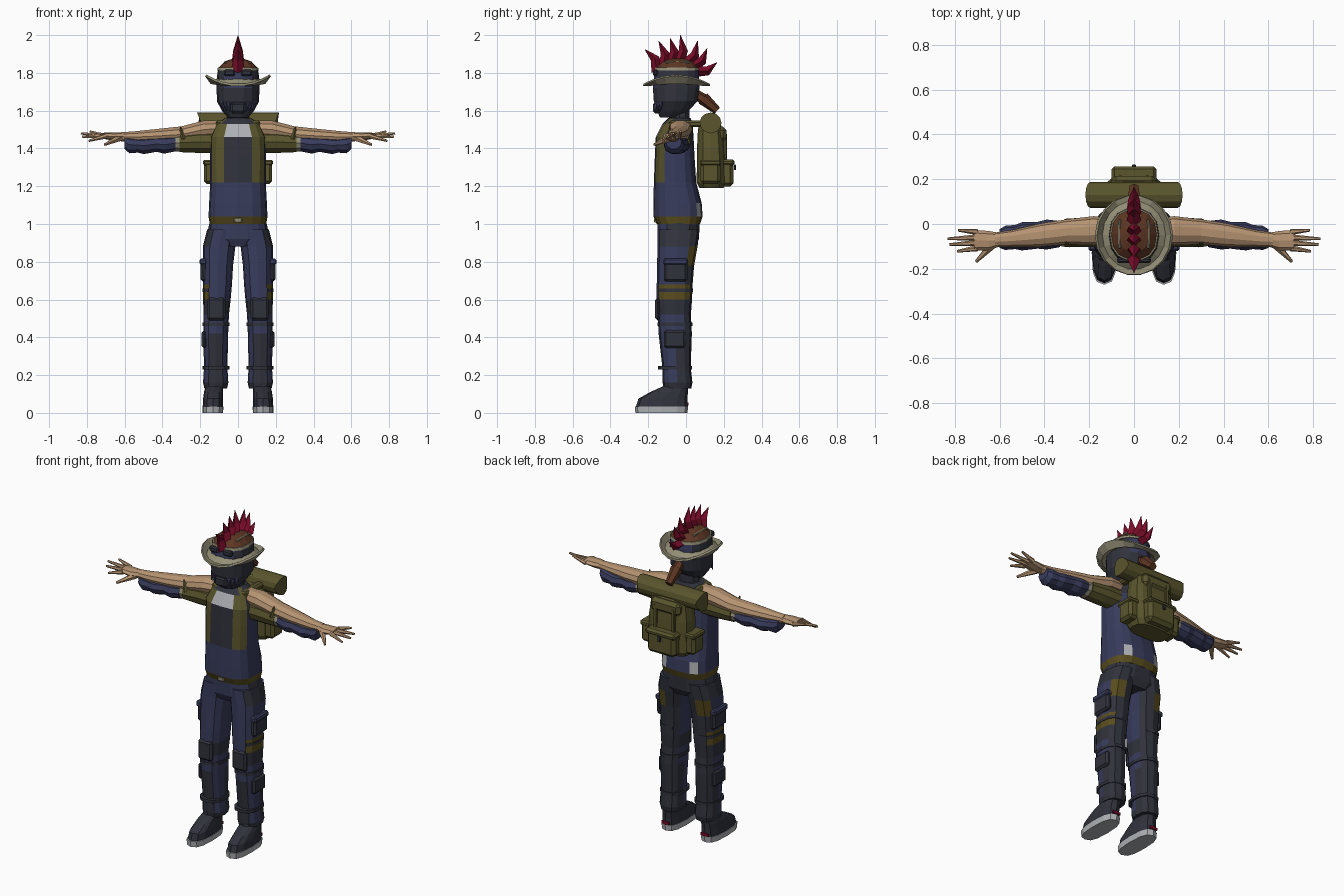
import bpy, bmesh, math
from mathutils import Vector

if "Cube" in bpy.data.objects:
    bpy.data.objects.remove(bpy.data.objects["Cube"], do_unlink=True)


def material(name, r, g, b):
    m = bpy.data.materials.new(name)
    m.use_nodes = True
    m.diffuse_color = (r, g, b, 1)
    bsdf = m.node_tree.nodes["Principled BSDF"]
    bsdf.inputs["Base Color"].default_value = (r, g, b, 1)
    bsdf.inputs["Roughness"].default_value = 0.9
    return m


SKIN = material("skin", .46, .29, .165)
NAVY = material("navy cloth", .04, .045, .107)
DARK = material("charcoal cloth", .03, .032, .045)
OLIVE = material("olive canvas", .1, .09, .026)
RED = material("crimson", .2, .004, .023)
KHAKI = material("khaki felt", .29, .27, .18)
BROWN = material("brown hair", .11, .037, .017)
GREY = material("light grey", .42, .435, .455)
CAMO = material("dull mustard", .098, .072, .013)


def finish(name, bm, paint):
    """Turn a bmesh into an object; paint is a material or a rule on (centre, normal)."""
    bmesh.ops.recalc_face_normals(bm, faces=bm.faces)
    mesh = bpy.data.meshes.new(name)
    slots = []
    for f in bm.faces:
        m = paint(f.calc_center_median(), f.normal) if callable(paint) else paint
        if m not in slots:
            slots.append(m)
            mesh.materials.append(m)
        f.material_index = slots.index(m)
    bm.to_mesh(mesh)
    bm.free()
    ob = bpy.data.objects.new(name, mesh)
    bpy.context.collection.objects.link(ob)
    return ob


def skin_rings(bm, rings, cap=True):
    for a, b in zip(rings, rings[1:]):
        for i in range(len(a)):
            j = (i + 1) % len(a)
            bm.faces.new((a[i], a[j], b[j], b[i]))
    if cap:
        bm.faces.new(rings[0])
        bm.faces.new(rings[-1])


def loft(name, sections, paint, axis="z", n=12, power=2.0):
    """Sections: position along axis, two centre values, two radii."""
    bm = bmesh.new()
    rings = []
    for pos, ca, cb, ra, rb in sections:
        ring = []
        for i in range(n):
            t = math.tau * i / n
            c, s = math.cos(t), math.sin(t)
            a = ca + ra * math.copysign(abs(c) ** (2 / power), c)
            b = cb + rb * math.copysign(abs(s) ** (2 / power), s)
            ring.append(bm.verts.new((a, b, pos) if axis == "z" else (pos, a, b)))
        rings.append(ring)
    skin_rings(bm, rings)
    return finish(name, bm, paint)


def cone(name, a, b, r0, r1, paint, n=6):
    a, b = Vector(a), Vector(b)
    bm = bmesh.new()
    bmesh.ops.create_cone(bm, cap_ends=True, segments=n, radius1=r0, radius2=r1, depth=(b - a).length)
    q = Vector((0, 0, 1)).rotation_difference(b - a)
    for v in bm.verts:
        v.co = q @ v.co + (a + b) / 2
    return finish(name, bm, paint)


def box(name, loc, size, paint, bevel=.012):
    bm = bmesh.new()
    bmesh.ops.create_cube(bm, size=1)
    for v in bm.verts:
        v.co = Vector(loc) + Vector(size) * v.co
    if bevel:
        bmesh.ops.bevel(bm, geom=bm.edges[:], offset=bevel, segments=1, affect="EDGES")
    return finish(name, bm, paint)


# Torso: vest with front panel, shirt collar and torn hem
def vest_paint(c, n):
    if c.z < 1.04:
        return CAMO
    if c.y > .02 and c.z < 1.12 and .05 < abs(c.x) < .12:
        return GREY
    if c.y < -.1 and abs(c.x) < .08:
        return GREY if 1.46 < c.z < 1.53 else DARK if c.z > 1.2 else NAVY
    if c.z > 1.24 and n.y < -.2:
        return OLIVE
    return DARK if c.z > 1.46 else NAVY


loft("vest", [(1.0, 0, -.04, .15, .115), (1.04, 0, -.042, .156, .13), (1.11, 0, -.045, .153, .128),
              (1.22, 0, -.058, .147, .112), (1.36, 0, -.06, .148, .105), (1.46, 0, -.06, .147, .1),
              (1.53, 0, -.045, .115, .08), (1.56, 0, -.035, .07, .06)], vest_paint, n=16, power=2.8)
loft("trouser_seat", [(.88, 0, -.04, .1, .09), (.92, 0, -.04, .17, .11), (1.02, 0, -.04, .148, .115)],
     lambda c, n: NAVY if n.y < -.3 else DARK, n=14, power=2.6)
box("belt_buckle", (0, -.16, 1.02), (.04, .02, .025), KHAKI, .004)
loft("neck", [(1.5, 0, -.035, .065, .06), (1.62, 0, -.035, .055, .055)], DARK, n=10)


def leg_paint(c, n):
    outer = c.x * n.x > 0 and abs(n.x) > .7
    if outer and .6 < c.z < .69 or n.y > .6 and .78 < c.z < .87 and abs(c.x) > .1:
        return CAMO
    if c.z < .42:
        return NAVY if abs(n.x) > .5 and n.y < 0 and c.z > .16 else DARK
    if n.y > .2 or .52 < c.z < .6 or c.z > .88 and abs(n.x) > .6:
        return DARK
    return NAVY


def arm_spec(s, rows):
    return [(s * x, y, z, ry, rz) for x, y, z, ry, rz in rows]


# Limbs, built once per side
for side, s in (("left", 1), ("right", -1)):
    rows = [(.13, .118, -.045, .06, .073), (.16, .118, -.045, .067, .079), (.24, .118, -.05, .062, .075),
            (.42, .118, -.057, .066, .088), (.52, .115, -.062, .067, .088), (.6, .112, -.062, .073, .094),
            (.68, .108, -.06, .076, .095), (.78, .106, -.055, .08, .098), (.88, .1, -.045, .086, .106),
            (.97, .082, -.04, .082, .112)]
    loft(side + "_trouser_leg", [(z, s * x, y, rx, ry) for z, x, y, rx, ry in rows], leg_paint, power=2.5)
    box(side + "_knee_pad", (s * .115, -.148, .55), (.095, .03, .12), DARK)
    box(side + "_thigh_pocket", (s * .18, -.055, .755), (.035, .125, .12), DARK)
    box(side + "_thigh_flap", (s * .183, -.055, .8), (.04, .13, .035), NAVY, .008)
    box(side + "_shin_pocket", (s * .178, -.06, .39), (.03, .115, .095), DARK)
    for z in (.23, .46, .64):
        loft(side + "_leg_strap", [(z, s * .116, -.058, .071, .087 + z * .012),
                                   (z + .018, s * .116, -.058, .071, .087 + z * .012)], DARK, power=2.5)

    # Boot and sole
    loft(side + "_sole", [(0, s * .133, -.13, .054, .138), (.035, s * .133, -.13, .056, .141)], GREY, power=2.8)
    loft(side + "_boot", [(.03, s * .133, -.128, .054, .138), (.075, s * .132, -.122, .053, .13),
                          (.11, s * .13, -.09, .05, .1), (.14, s * .125, -.055, .047, .068),
                          (.22, s * .12, -.045, .045, .055)], DARK, power=2.5)
    box(side + "_heel_stripe", (s * .133, .009, .048), (.05, .008, .016), RED, 0)

    # Arm, drooping sleeve, cuff and arm warmer
    loft(side + "_arm", arm_spec(s, [(.1, -.03, 1.505, .055, .045), (.18, -.03, 1.5, .065, .05),
                                     (.3, -.035, 1.474, .056, .045), (.42, -.05, 1.466, .052, .04),
                                     (.55, -.065, 1.46, .037, .032), (.62, -.07, 1.462, .032, .025)]),
         SKIN, "x", 10)
    loft(side + "_sleeve", arm_spec(s, [(.11, -.035, 1.435, .065, .06), (.2, -.036, 1.435, .066, .062),
                                        (.31, -.04, 1.43, .063, .052)]), OLIVE, "x", 10)
    loft(side + "_cuff", arm_spec(s, [(.305, -.042, 1.43, .058, .05), (.335, -.043, 1.43, .056, .047)]),
         KHAKI, "x", 10)
    loft(side + "_arm_warmer", arm_spec(s, [(.33, -.045, 1.428, .058, .045), (.39, -.047, 1.42, .067, .05),
                                            (.43, -.05, 1.424, .06, .044), (.5, -.055, 1.415, .063, .047),
                                            (.53, -.058, 1.418, .054, .042), (.575, -.062, 1.42, .054, .048),
                                            (.6, -.065, 1.432, .042, .036)]),
         NAVY, "x", 10)
    cone(side + "_sleeve_tip", (s * .29, -.08, 1.45), (s * .305, -.085, 1.515), .025, .002, OLIVE, 4)

    # Hand
    loft(side + "_palm", arm_spec(s, [(.6, -.07, 1.462, .03, .024), (.65, -.075, 1.462, .044, .022),
                                      (.715, -.072, 1.467, .045, .016)]), SKIN, "x", 8)
    for finger, y0, tip in (("index", -.108, (.79, -.122, 1.44)), ("middle", -.084, (.825, -.092, 1.462)),
                            ("ring", -.06, (.832, -.066, 1.48)), ("little", -.036, (.785, -.028, 1.49))):
        cone(f"{side}_{finger}_finger", (s * .7, y0, 1.465), (s * tip[0], *tip[1:]), .014, .006, SKIN)
    cone(side + "_thumb", (s * .63, -.09, 1.455), (s * .705, -.168, 1.42), .02, .007, SKIN)

# Head, wrapped in a mask, with hair above the hat band
loft("head", [(1.565, 0, -.085, .055, .055), (1.6, 0, -.068, .085, .085), (1.65, 0, -.055, .112, .118),
              (1.72, 0, -.052, .113, .126), (1.78, 0, -.05, .112, .122), (1.825, 0, -.048, .104, .114),
              (1.86, 0, -.045, .072, .08), (1.875, 0, -.045, .03, .04)],
     lambda c, n: BROWN if c.z > 1.825 else NAVY if c.z > 1.73 and abs(c.x) < .06 else DARK, n=14, power=2.3)
box("mask_snout", (0, -.155, 1.615), (.08, .04, .06), DARK)
for s in (1, -1):
    for k in range(3):
        x, y = s * (.045 + .018 * k), -.152 + .012 * k
        cone("mask_fang", (x, y, 1.65), (x, y - .012, 1.595), .012, .003, NAVY, 4)
    box("goggle_lens", (s * .045, -.162, 1.8), (.06, .025, .035), DARK, .008)
    box("hat_strap", (s * .065, -.045, 1.857), (.012, .13, .012), KHAKI, .003)
loft("hat_band", [(1.812, 0, -.048, .111, .121), (1.828, 0, -.048, .107, .117)], KHAKI, n=14, power=2.3)

# Hat brim, lifted at the sides
bm = bmesh.new()
rings = []
for grow, z, lift in ((.0, 1.765, 0), (.035, 1.735, .012), (.062, 1.735, .052)):
    rings.append([bm.verts.new(((.108 + grow) * math.cos(t), -.05 + (.117 + grow) * math.sin(t),
                                z + lift * math.cos(t) ** 2))
                  for t in (math.tau * i / 18 for i in range(18))])
skin_rings(bm, rings, cap=False)
brim = finish("hat_brim", bm, KHAKI)
thick = brim.modifiers.new("thickness", "SOLIDIFY")
thick.thickness, thick.offset = .012, 0


# Mohawk: curved spikes fanned from front to back
def spike(base, tip):
    base, tip = Vector((0, *base)), Vector((0, *tip))
    along = (tip - base).normalized()
    across = Vector((0, along.z, -along.y))
    bm = bmesh.new()
    rings = []
    for t, w in ((0, .032), (.45, .024), (1, .001)):
        p = base.lerp(tip, t) + across * (.022 * math.sin(math.pi * t))
        sides = (Vector((w * 1.05, 0, 0)), across * w, Vector((-w * 1.05, 0, 0)), -across * w)
        rings.append([bm.verts.new(p + d) for d in sides])
    skin_rings(bm, rings)
    finish("mohawk_spike", bm, RED)


for base, tip in (((-.155, 1.815), (-.218, 1.925)), ((-.12, 1.835), (-.145, 1.97)),
                  ((-.08, 1.85), (-.085, 1.985)), ((-.04, 1.855), (-.03, 2.0)),
                  ((.0, 1.85), (.062, 1.97)), ((.035, 1.835), (.112, 1.93)), ((.055, 1.81), (.165, 1.855))):
    spike(base, tip)

# Ponytail
cone("ponytail_root", (0, .05, 1.69), (0, .1, 1.655), .025, .03, BROWN)
cone("ponytail", (0, .09, 1.665), (0, .165, 1.6), .035, .022, BROWN)

# Backpack with pockets, straps and bedroll
loft("backpack", [(1.19, 0, .135, .12, .065), (1.22, 0, .135, .138, .08), (1.4, 0, .132, .135, .075),
                  (1.5, 0, .13, .122, .068), (1.57, 0, .125, .085, .04)], OLIVE, n=14, power=3)
box("back_pocket", (0, .215, 1.268), (.19, .075, .14), OLIVE, .02)
box("back_pocket_flap", (0, .22, 1.325), (.2, .075, .035), OLIVE)
box("backpack_lid", (0, .165, 1.475), (.2, .1, .08), OLIVE, .02)
box("lid_buckle", (0, .259, 1.3), (.02, .012, .03), DARK, .003)
for s in (1, -1):
    box("side_pouch", (s * .148, .13, 1.275), (.065, .105, .125), OLIVE, .015)
    box("pouch_flap", (s * .15, .13, 1.325), (.07, .11, .03), OLIVE, .008)
    box("back_strap", (s * .06, .206, 1.4), (.022, .02, .16), OLIVE, .004)
    box("shoulder_strap", (s * .095, 0, 1.53), (.045, .18, .035), OLIVE, .01)
roll = loft("bedroll", arm_spec(1, [(-.195, .13, 1.535, .058, .055), (.195, .13, 1.535, .058, .055)]),
            OLIVE, "x", 12)
for v in roll.data.vertices:
    v.co.x += math.copysign((v.co.z - 1.535) * .4, v.co.x)
